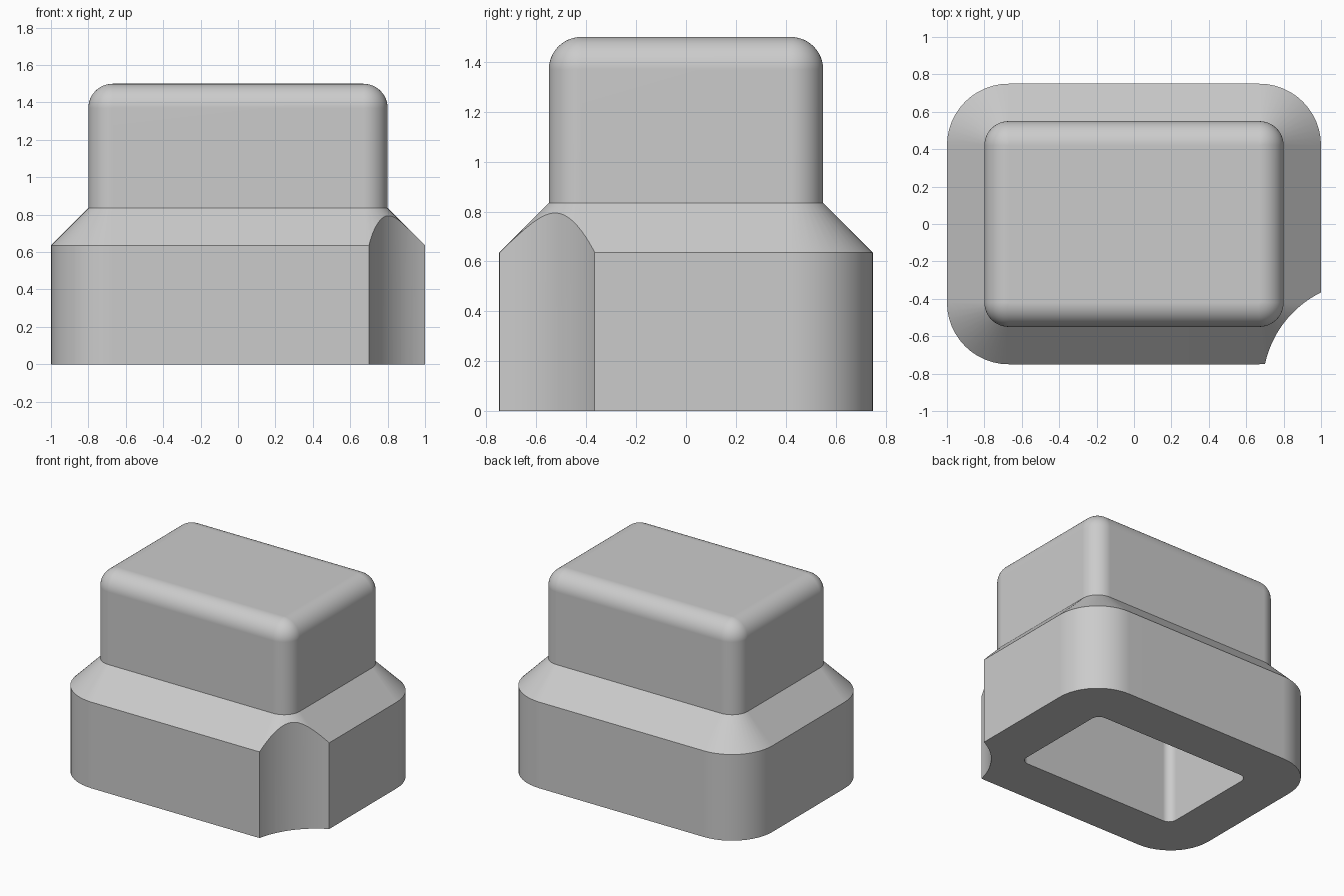
import bpy
import bmesh
from math import cos, sin, pi, radians

if "Cube" in bpy.data.objects:
    bpy.data.objects.remove(bpy.data.objects["Cube"], do_unlink=True)

ARC = 12                      # segments per rounded corner
OUTER = (0.67, 0.42)          # corner centres of the outside walls
INNER = (0.59, 0.34)          # corner centres of the cavity


def material(name, value):
    mat = bpy.data.materials.new(name)
    mat.use_nodes = True
    colour = (value, value, value, 1)
    mat.diffuse_color = colour
    mat.node_tree.nodes["Principled BSDF"].inputs["Base Color"].default_value = colour
    return mat


def ring(bm, core, radius, z):
    """Rounded rectangle of vertices at one height."""
    verts = []
    for quarter, (sx, sy) in enumerate([(1, 1), (-1, 1), (-1, -1), (1, -1)]):
        for i in range(ARC + 1):
            a = (quarter + i / ARC) * pi / 2
            verts.append(bm.verts.new((sx * core[0] + radius * cos(a),
                                       sy * core[1] + radius * sin(a), z)))
    return verts


def finish(bm, name):
    bmesh.ops.remove_doubles(bm, verts=bm.verts[:], dist=1e-5)
    bmesh.ops.recalc_face_normals(bm, faces=bm.faces[:])
    mesh = bpy.data.meshes.new(name)
    bm.to_mesh(mesh)
    bm.free()
    obj = bpy.data.objects.new(name, mesh)
    bpy.context.collection.objects.link(obj)
    return obj


# Hollow cap: cavity roof, cavity wall, rim, base, shoulder, upper wall, top fillet
profile = [(INNER, 0.06, 1.35), (INNER, 0.06, 0), (OUTER, 0.33, 0),
           (OUTER, 0.33, 0.635), (OUTER, 0.13, 0.835)]
for i in range(ARC + 1):
    t = i / ARC * pi / 2
    profile.append((OUTER, 0.13 * cos(t), 1.37 + 0.13 * sin(t)))

bm = bmesh.new()
rings = [ring(bm, *step) for step in profile]
for low, high in zip(rings, rings[1:]):
    n = len(low)
    for i in range(n):
        j = (i + 1) % n
        bm.faces.new((low[i], low[j], high[j], high[i]))
bm.faces.new(rings[0])
bm.faces.new(rings[-1])
cap = finish(bm, "hollow_cap")
cap.data.materials.append(material("light grey", 0.6))

# Concave corner notch
bm = bmesh.new()
bmesh.ops.create_cone(bm, cap_ends=True, segments=128, radius1=0.557,
                      radius2=0.557, depth=3)
bmesh.ops.translate(bm, verts=bm.verts[:], vec=(1.245, -0.866, 0.5))
cutter = finish(bm, "notch_cutter")
cutter.hide_render = True

bpy.ops.object.select_all(action="DESELECT")
cap.select_set(True)
bpy.context.view_layer.objects.active = cap
notch = cap.modifiers.new("corner_notch", "BOOLEAN")
notch.operation = "DIFFERENCE"
notch.solver = "EXACT"
notch.object = cutter
bpy.ops.object.modifier_apply(modifier=notch.name)
bpy.data.objects.remove(cutter, do_unlink=True)

# Smooth rounds, crisp edges, flat walls
bpy.ops.object.shade_smooth_by_angle(angle=radians(25))
weighted = cap.modifiers.new("flat_walls", "WEIGHTED_NORMAL")
weighted.keep_sharp = True
